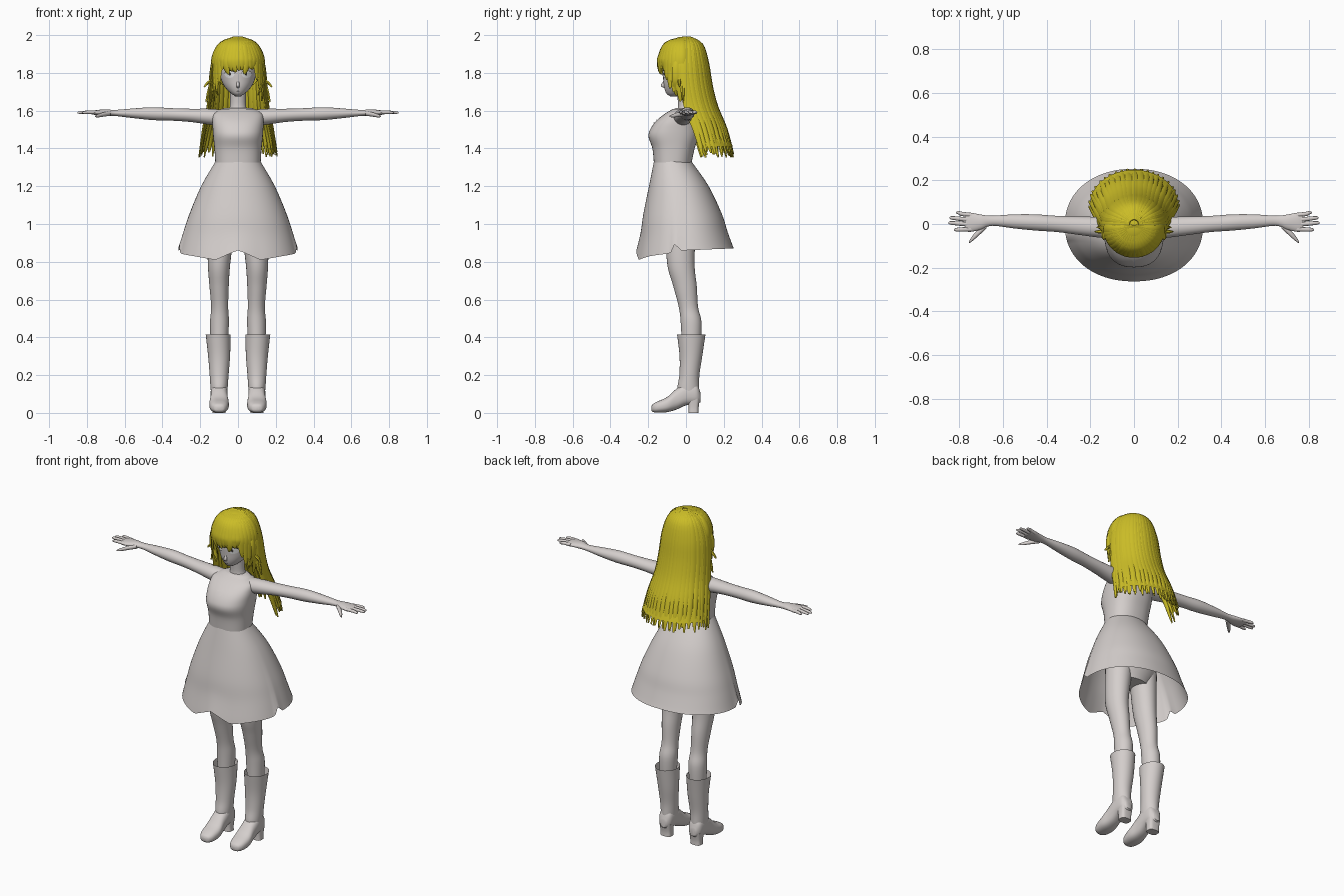
import bpy, bmesh, math, random
from mathutils import Vector

random.seed(4)
cube = bpy.data.objects.get("Cube")
if cube:
    bpy.data.objects.remove(cube, do_unlink=True)


def material(name, rgb):
    m = bpy.data.materials.new(name)
    m.use_nodes = True
    m.diffuse_color = (*rgb, 1)
    m.node_tree.nodes["Principled BSDF"].inputs["Base Color"].default_value = (*rgb, 1)
    return m


GREY = material("pale_grey", (0.66, 0.62, 0.605))
YELLOW = material("hair_yellow", (0.6, 0.51, 0.02))
WHITE = material("eye_white", (0.8, 0.8, 0.8))
DARK = material("lash_dark", (0.05, 0.045, 0.04))


def finish(name, bm, mat, mirror=False, angle=50):
    bmesh.ops.recalc_face_normals(bm, faces=bm.faces)
    me = bpy.data.meshes.new(name)
    bm.to_mesh(me)
    bm.free()
    ob = bpy.data.objects.new(name, me)
    bpy.context.collection.objects.link(ob)
    me.materials.append(mat)
    bpy.ops.object.select_all(action='DESELECT')
    ob.select_set(True)
    bpy.context.view_layer.objects.active = ob
    bpy.ops.object.shade_smooth_by_angle(angle=math.radians(angle))
    if mirror:
        ob.modifiers.new("mirror", 'MIRROR')
    return ob


def smooth(rows, k=5):
    """Catmull-Rom interpolation of rows of numbers."""
    out = []
    for i in range(len(rows) - 1):
        a, b, c, d = rows[max(i - 1, 0)], rows[i], rows[i + 1], rows[min(i + 2, len(rows) - 1)]
        for j in range(k):
            t = j / k
            out.append([0.5 * (2 * q + (r - p) * t + (2 * p - 5 * q + 4 * r - s) * t * t
                               + (3 * q - p - 3 * r + s) * t ** 3) for p, q, r, s in zip(a, b, c, d)])
    return out + [list(rows[-1])]


def spow(v, p):
    return math.copysign(abs(v) ** p, v)


def lerp(table, x):
    for a, b in zip(table, table[1:]):
        if x <= b[0]:
            f = max(0, (x - a[0]) / (b[0] - a[0]))
            return [p + (q - p) * f for p, q in zip(a, b)]
    return list(table[-1])


def bridge(bm, rings, caps=True, closed=True):
    for a, b in zip(rings, rings[1:]):
        for i in range(len(a) if closed else len(a) - 1):
            j = (i + 1) % len(a)
            bm.faces.new((a[i], a[j], b[j], b[i]))
    if caps:
        bm.faces.new(rings[0])
        bm.faces.new(rings[-1])


def add_loft(bm, rows, axis='z', n=28, p=1.0, caps=True, k=5):
    """Rows: position on the axis, two centre values, two radii."""
    rings = []
    for pos, c1, c2, r1, r2 in smooth(rows, k):
        ring = []
        for i in range(n):
            t = math.tau * i / n
            u, v = c1 + r1 * spow(math.cos(t), p), c2 + r2 * spow(math.sin(t), p)
            ring.append(bm.verts.new({'z': (u, v, pos), 'x': (pos, u, v), 'y': (u, pos, v)}[axis]))
        rings.append(ring)
    bridge(bm, rings, caps)


def loft(name, rows, mat=GREY, axis='z', mirror=False, **kw):
    bm = bmesh.new()
    add_loft(bm, rows, axis, **kw)
    return finish(name, bm, mat, mirror)


def patch(name, outline, rows, mat, p=1.0, lift=0.004, mirror=False):
    """Thin plate laid on the front of a loft."""
    table = smooth(rows)
    bm = bmesh.new()

    def vert(x, z):
        _, cx, cy, rx, ry = lerp(table, z)
        c = min(1, abs(x) / rx) ** (1 / p)
        return bm.verts.new((x, cy - ry * (1 - c * c) ** (p / 2) - lift, z))
    mid = [sum(q) / len(outline) for q in zip(*outline)]
    rings = [[vert(*(m + (q - m) * f for m, q in zip(mid, o))) for o in outline] for f in (0.1, 0.55, 1)]
    bridge(bm, rings, caps=False)
    bm.faces.new(rings[0])
    return finish(name, bm, mat, mirror)


def oval(cx, cz, rx, rz, n=20):
    return [(cx + rx * math.cos(math.tau * i / n), cz + rz * math.sin(math.tau * i / n)) for i in range(n)]


# Head, face and neck
head = [(1.676, 0, -.065, .012, .018), (1.69, 0, -.058, .035, .045), (1.72, 0, -.035, .066, .08),
        (1.76, 0, -.02, .088, .1), (1.82, 0, -.015, .1, .108), (1.9, 0, -.01, .1, .1), (1.95, 0, -.01, .06, .06)]
loft("head", head)
loft("nose", [(1.72, 0, -.112, .006, .006), (1.733, 0, -.119, .009, .015), (1.755, 0, -.114, .006, .007),
              (1.775, 0, -.112, .003, .003)], n=12)
loft("neck", [(1.59, 0, 0, .055, .048), (1.63, 0, -.004, .042, .038), (1.72, 0, -.012, .042, .038)])
patch("eye_whites", oval(.045, 1.792, .026, .019), head, WHITE, mirror=True)
patch("pupils", oval(.043, 1.794, .006, .009), head, DARK, lift=.006, mirror=True)
lash = [(.045 + .029 * math.cos(t), 1.793 + h * math.sin(t)) for h, s in ((.022, 1), (.018, -1))
        for t in [math.pi * (i if s > 0 else 10 - i) / 10 for i in range(11)]]
bm = bmesh.new()
lv = [bm.verts.new((x, lerp(head, z)[2] - lerp(head, z)[4] * math.sqrt(1 - (x / lerp(head, z)[3]) ** 2) - .006, z))
      for x, z in lash]
for i in range(10):
    bm.faces.new((lv[i], lv[i + 1], lv[20 - i], lv[21 - i]))
finish("eyelashes", bm, DARK, mirror=True)
patch("mouth", oval(0, 1.704, .014, .0015), head, DARK)

# Body under the dress, and the bodice
loft("torso", [(.93, 0, -.02, .1, .07), (1.02, 0, -.02, .155, .1), (1.15, 0, -.03, .14, .1),
               (1.32, 0, -.07, .112, .09), (1.47, 0, -.06, .12, .12), (1.54, 0, -.045, .13, .095),
               (1.59, 0, -.025, .12, .065), (1.615, 0, -.008, .07, .045)])
bodice = [(1.325, 0, -.07, .12, .1), (1.4, 0, -.066, .125, .112), (1.46, 0, -.066, .131, .132),
          (1.5, 0, -.06, .134, .13), (1.545, 0, -.047, .136, .112), (1.585, 0, -.03, .13, .08),
          (1.608, 0, -.015, .09, .055)]
loft("bodice", bodice, p=.85, caps=False, n=40)
star = [((.032, .014)[i % 2] * math.cos(math.pi * i / 4) * (1 - .0 * i),
         1.55 + (.024, .01)[i % 2] * math.sin(math.pi * i / 4)) for i in range(8)]
patch("chest_ornament", star, bodice, GREY, p=.85)

# Flared skirt with an uneven hem
profile = smooth([(1.33, -.07, .12, .1), (1.2, -.038, .195, .158), (1.05, -.018, .258, .208),
                  (.95, -.01, .29, .23), (.85, -.005, .317, .258)])
hem = [(0, .86), (.35, .81), (.8, .83), (1.3, .845), (1.38, .895), (1.5, .86), (2.3, .868), (3.2, .872)]
bm = bmesh.new()
rings = []
for i, (z, cy, rx, ry) in enumerate(profile):
    ring = []
    for j in range(96):
        t = math.tau * j / 96
        drop = (lerp(hem, min(t, math.tau - t))[1] - .85) * (i / (len(profile) - 1)) ** 3
        ring.append(bm.verts.new((rx * spow(math.sin(t), .93), cy - ry * spow(math.cos(t), .93), z + drop)))
    rings.append(ring)
bridge(bm, rings, caps=False)
finish("skirt", bm, GREY)

# Arms and hands
loft("arms", [(.08, -.015, 1.562, .05, .042), (.15, -.015, 1.568, .048, .042), (.25, -.008, 1.575, .042, .035),
              (.35, 0, 1.58, .037, .033), (.45, .007, 1.584, .037, .034), (.55, .012, 1.586, .032, .026),
              (.65, .015, 1.588, .023, .016), (.7, .009, 1.59, .034, .017), (.75, .008, 1.59, .044, .013),
              (.775, .008, 1.589, .04, .009)], axis='x', mirror=True)
bm = bmesh.new()
for y0, y1, tip in ((.041, .052, .815), (.018, .028, .845), (-.003, .005, .85), (-.024, -.026, .825)):
    add_loft(bm, [(.745, y0, 1.59, .01, .01), (.79, (y0 + y1) / 2, 1.592, .01, .009),
                  (tip - .01, y1, 1.59, .008, .007), (tip, y1, 1.589, .003, .003)], 'x', n=10, k=3)
add_loft(bm, [(.675, -.005, 1.585, .014, .012), (.71, -.036, 1.58, .016, .012),
              (.74, -.066, 1.573, .012, .009), (.757, -.085, 1.57, .004, .004)], 'x', n=10, k=3)
finish("fingers", bm, GREY, mirror=True)

# Legs and boots
loft("legs", [(1.02, .085, -.025, .075, .08), (.8, .1, -.028, .06, .073), (.67, .1, -.005, .051, .062),
              (.56, .097, .013, .045, .051), (.48, .098, .027, .05, .055), (.36, .1, .028, .045, .05)], mirror=True)
loft("boot_shafts", [(.415, .105, .028, .066, .075), (.3, .1, .026, .058, .06), (.2, .1, .018, .05, .053),
                     (.13, .1, .012, .045, .058), (.07, .1, .015, .04, .055)], mirror=True, caps=False)
loft("boot_feet", [(.078, .1, .08, .02, .022), (.055, .1, .1, .04, .055), (0, .1, .1, .045, .06),
                   (-.05, .1, .073, .046, .055), (-.1, .1, .044, .052, .04), (-.15, .1, .031, .045, .03),
                   (-.175, .1, .026, .03, .021), (-.183, .1, .024, .012, .01)], axis='y', mirror=True, p=.8)
loft("boot_heels", [(0, .1, .04, .034, .027), (.03, .1, .04, .034, .027), (.075, .1, .042, .038, .032)],
     mirror=True, p=.6)

# Hair: skull cap
bm = bmesh.new()
bmesh.ops.create_uvsphere(bm, u_segments=40, v_segments=24, radius=1)
for v in bm.verts:
    v.co = Vector((v.co.x * .134, v.co.y * .13 - .012, v.co.z * .142 + 1.85))
gone = [f for f in bm.faces if f.calc_center_median().z < (1.86 if f.calc_center_median().y < -.03 else 1.72)]
bmesh.ops.delete(bm, geom=gone, context='FACES')
finish("hair_cap", bm, YELLOW)


def strand(bm, path, width, side, thick=.008, n=6):
    """Flattened lock that tapers to a point."""
    pts = [Vector(q) for q in smooth(path, 4)]
    rings = []
    for i, q in enumerate(pts):
        f = i / (len(pts) - 1)
        w = width * (.35 + .65 * min(1, f * 3)) * min(1, (1.03 - f) * 3.2) ** .7
        along = (pts[min(i + 1, len(pts) - 1)] - pts[max(i - 1, 0)]).normalized()
        s = (side - along * side.dot(along)).normalized()
        out = along.cross(s)
        rings.append([bm.verts.new(q + s * w * math.cos(math.tau * j / n)
                                   + out * thick * min(1, w / width + .2) * math.sin(math.tau * j / n))
                      for j in range(n)])
    bridge(bm, rings)


def back_path(a, end=1.355, s=1.0):
    # Columns: radius across, middle depth, radius in depth, height
    cols = [(.02, 0, .02, 1.99), (.095, -.01, .095, 1.95), (.136, -.014, .13, 1.85), (.15, -.006, .142, 1.73),
            (.16, .015, .15, 1.62), (.185, .055, .16, 1.5), (.208, .088, .165, end)]
    return [(s * rx * math.sin(a), cy + s * ry * math.cos(a), z) for rx, cy, ry, z in cols]


# Hair: long back sheet covered with locks
bm = bmesh.new()
bridge(bm, [[bm.verts.new(q) for q in smooth(back_path(-1.55 + 3.1 * i / 40, 1.41, .97), 4)]
            for i in range(41)], caps=False, closed=False)
finish("hair_back_sheet", bm, YELLOW)
bm = bmesh.new()
for count, s in ((23, .995), (18, .95)):
    for i in range(count):
        a = -1.6 + 3.2 * i / (count - 1)
        strand(bm, back_path(a + random.uniform(-.03, .03), 1.35 + random.uniform(0, .035), s),
               random.uniform(.02, .027), Vector((math.cos(a), -math.sin(a), 0)))
finish("hair_back_locks", bm, YELLOW)

# Hair: fringe, side locks and flicked wisps
bm = bmesh.new()
for i in range(19):
    b = -1.5 + 3 * i / 18
    tip = 1.805 + random.uniform(-.015, .02) - .11 * max(0, min(1, (abs(b) - .65) / .4))
    sx, cy = math.sin(b), math.cos(b)
    strand(bm, [(.01 * sx, -.005, 1.99), (.09 * sx, -.015 - .09 * cy, 1.958), (.132 * sx, -.015 - .128 * cy, 1.885),
                (.134 * sx, -.015 - .132 * cy, (1.885 + tip) / 2),
                (.126 * sx + random.uniform(-.012, .012), -.015 - .128 * cy, tip)],
           .023, Vector((cy, sx, 0)))
finish("hair_fringe", bm, YELLOW)
bm = bmesh.new()
for y, x, tip in ((-.05, .105, 1.68), (-.03, .125, 1.65), (-.01, .14, 1.655), (-.035, .18, 1.725), (-.015, .17, 1.645)):
    strand(bm, [(.09, y * .6, 1.94), (.134, y, 1.85), (.14, y, 1.77), ((.14 + x) / 2, y, (1.77 + tip) / 2), (x, y, tip)],
           .022 if x < .15 else .009, Vector((0, 1, 0)))
finish("hair_side_locks", bm, YELLOW, mirror=True)
